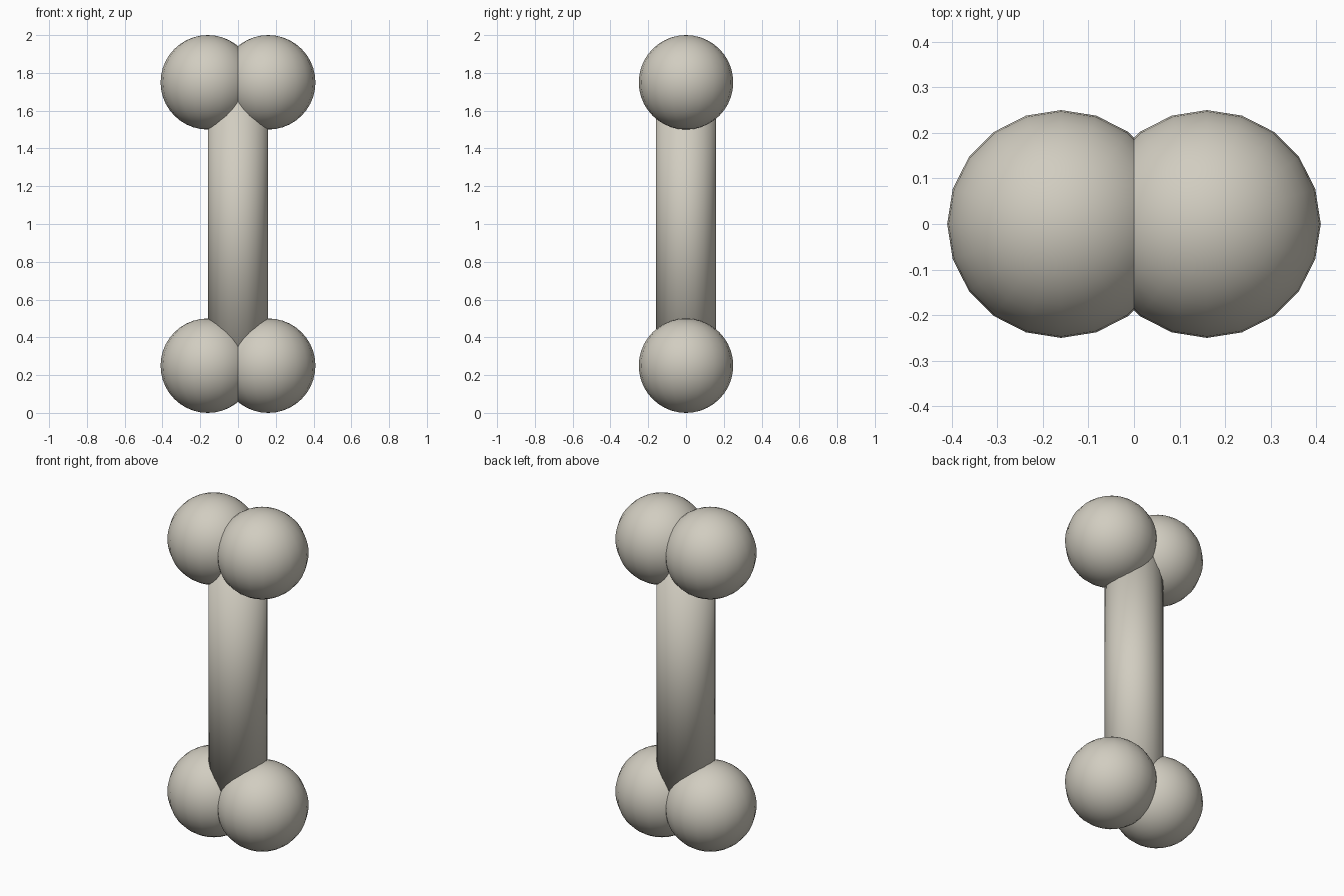
import bpy

cube = bpy.data.objects.get("Cube")
if cube:
    bpy.data.objects.remove(cube, do_unlink=True)

SIDES = 20
KNOB_R = 0.25
SHAFT_R = 0.16
KNOB_Z = {"lower": 0.25, "upper": 1.75}

# Single bone colour
bone = bpy.data.materials.new("bone_ivory")
bone.use_nodes = True
colour = (0.64, 0.61, 0.53, 1.0)
bone.diffuse_color = colour
bone.node_tree.nodes["Principled BSDF"].inputs["Base Color"].default_value = colour


def finish(name):
    obj = bpy.context.object
    obj.name = name
    obj.data.name = name
    obj.data.materials.append(bone)
    bpy.ops.object.shade_smooth()


# Shaft, with its soft-shaded ends buried in the knobs
bpy.ops.mesh.primitive_cylinder_add(vertices=SIDES, radius=SHAFT_R, depth=1.5,
                                    location=(0, 0, 1))
finish("shaft")

# Pair of knobs at each end
for end, z in KNOB_Z.items():
    for side, sign in (("left", 1), ("right", -1)):
        bpy.ops.mesh.primitive_uv_sphere_add(segments=SIDES, ring_count=SIDES,
                                             radius=KNOB_R,
                                             location=(sign * SHAFT_R, 0, z))
        finish(f"{end}_{side}_knob")
